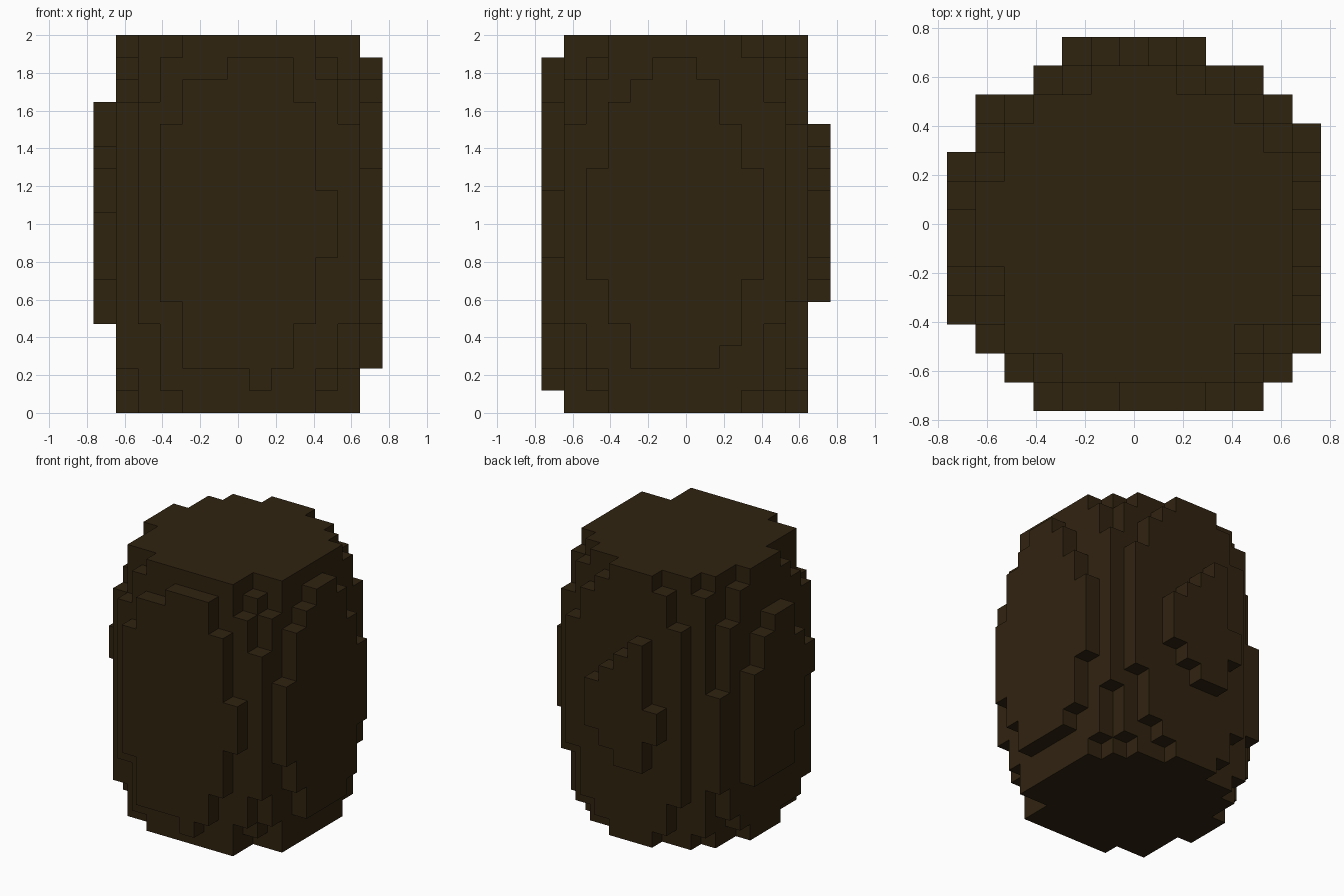
import bpy
import bmesh
import math

cube = bpy.data.objects.get("Cube")
if cube:
    bpy.data.objects.remove(cube)

UNIT = 2 / 17          # edge of one block
WIDE, TALL = 13, 17    # blocks across and up
LAST = WIDE - 1
FULL = (0, TALL)

# One dark brown for the whole barrel
wood = bpy.data.materials.new("dark_brown_wood")
wood.use_nodes = True
colour = (0.030, 0.0168, 0.005, 1)
wood.diffuse_color = colour
wood.node_tree.nodes["Principled BSDF"].inputs["Base Color"].default_value = colour


def row(y, start, spans):
    """Upright staves side by side along x, each (bottom, top)."""
    return {(start + n, y): s for n, s in enumerate(spans)}


def column(x, start, spans):
    """Upright staves side by side along y, each (bottom, top)."""
    return {(x, start + n): s for n, s in enumerate(spans)}


# Solid core and the stepped staves wrapped round it
body = {(x, y): FULL for x in range(2, LAST - 1) for y in range(2, LAST - 1)}
for corner in [(2, 10), (10, 2), (10, 10)]:
    body[corner] = (1, 16)
body.update(row(1, 2, [(4, 14), (1, 16)] + [FULL] * 6 + [(2, 15), (4, 13)]))
body.update(row(11, 3, [(3, 14), (1, 16)] + [FULL] * 3 + [(1, 16), (2, 15), (5, 13)]))
body.update(column(1, 2, [(2, 14), (1, 15), (1, 16)] + [FULL] * 3
                   + [(1, 16), (2, 14), (4, 10)]))
body.update(column(11, 2, [(2, 15)] + [FULL] * 6 + [(1, 16), (4, 14)]))

# Bulging outer panels, one on each side
parts = {
    "barrel_body": body,
    "front_panel": row(0, 3, [(5, 13), (2, 15), (2, 15), (2, 16), (1, 16),
                              (2, 16), (4, 14), (7, 10)]),
    "back_panel": row(LAST, 4, [(7, 9), (5, 13), (5, 12), (6, 11), (7, 10)]),
    "left_panel": column(LAST, 2, [(6, 11), (4, 14), (2, 15), (2, 16), (2, 16),
                                   (2, 15), (3, 13), (6, 11)]),
    "right_panel": column(0, 3, [(9, 11), (6, 12), (4, 14), (4, 14), (4, 13),
                                 (4, 11)]),
}


def blocks(staves):
    return {(x, y, z) for (x, y), (low, top) in staves.items()
            for z in range(low, top)}


solid = set().union(*(blocks(s) for s in parts.values()))


def place(corner):
    x, y, z = corner
    return ((x - WIDE / 2) * UNIT, (y - WIDE / 2) * UNIT, z * UNIT)


def build(name, staves):
    """Skin the exposed block faces and merge the flat areas."""
    bm = bmesh.new()
    for block in sorted(blocks(staves)):
        for axis in range(3):
            u, v = (axis + 1) % 3, (axis + 2) % 3
            for side in (0, 1):
                near = list(block)
                near[axis] += 2 * side - 1
                if tuple(near) in solid:
                    continue
                quad = []
                for a, b in [(0, 0), (1, 0), (1, 1), (0, 1)]:
                    c = list(block)
                    c[axis] += side
                    c[u] += a
                    c[v] += b
                    quad.append(bm.verts.new(place(c)))
                bm.faces.new(quad if side else quad[::-1])
    bmesh.ops.remove_doubles(bm, verts=bm.verts[:], dist=UNIT / 100)
    bmesh.ops.dissolve_limit(bm, angle_limit=math.radians(1),
                             verts=bm.verts[:], edges=bm.edges[:])
    mesh = bpy.data.meshes.new(name)
    bm.to_mesh(mesh)
    bm.free()
    mesh.materials.append(wood)
    bpy.context.collection.objects.link(bpy.data.objects.new(name, mesh))


for part_name, part_staves in parts.items():
    build(part_name, part_staves)
